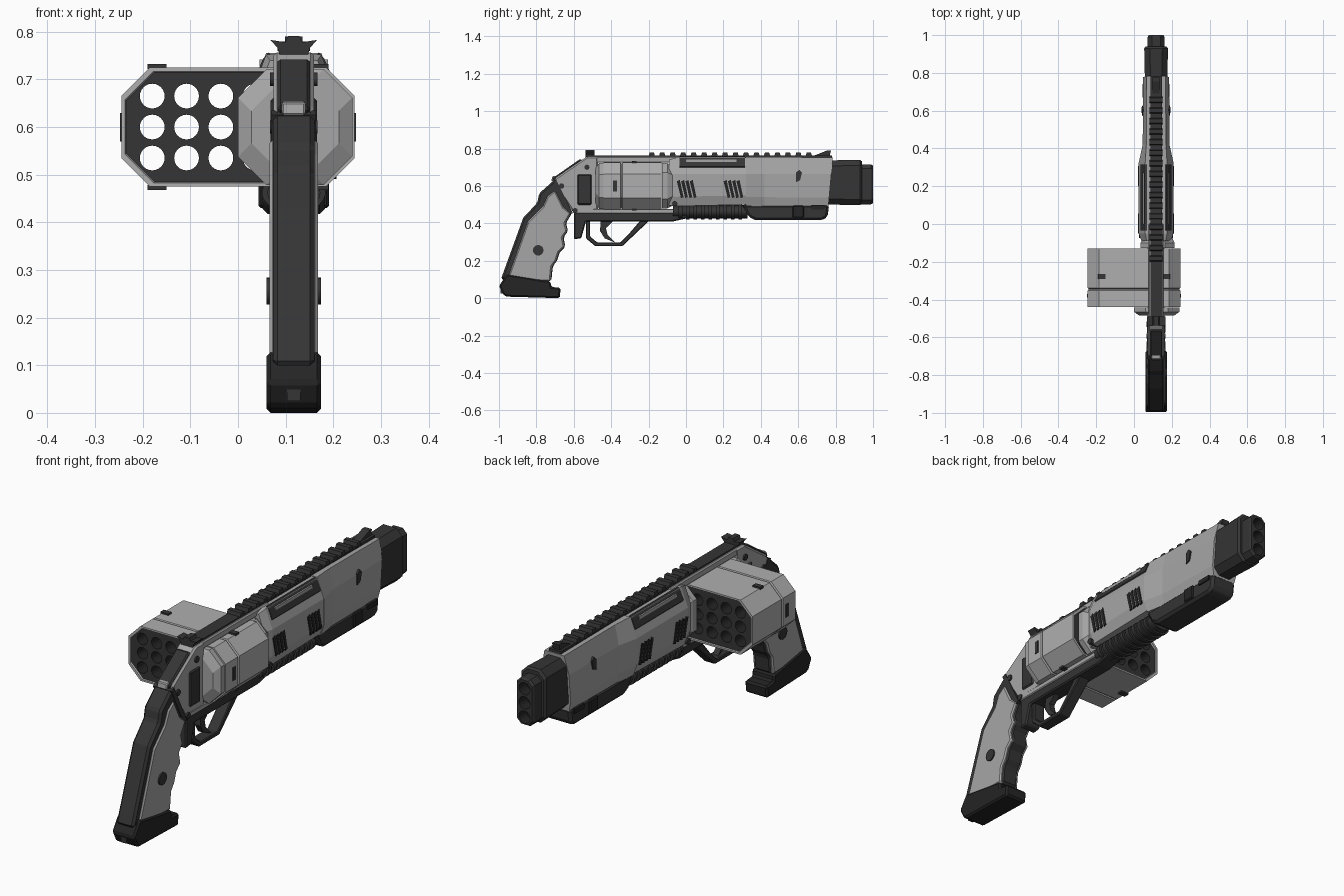
import bpy, bmesh, math
from mathutils import Matrix, Vector

CX = 0.117  # centre plane of the gun; the sliding magazine is centred on x = 0


def material(name, v):
    m = bpy.data.materials.new(name)
    m.diffuse_color = (v, v, v, 1)
    return m


LIGHT = material("light_grey", 0.38)
PALE = material("pale_grey", 0.43)
DARK = material("dark_grey", 0.035)
BLACK = material("black_grey", 0.018)


def finish(name, bm, mat, bevel=0, smooth=False):
    bmesh.ops.recalc_face_normals(bm, faces=bm.faces)
    me = bpy.data.meshes.new(name)
    bm.to_mesh(me)
    bm.free()
    me.materials.append(mat)
    ob = bpy.data.objects.new(name, me)
    bpy.context.collection.objects.link(ob)
    bpy.ops.object.select_all(action='DESELECT')
    ob.select_set(True)
    bpy.context.view_layer.objects.active = ob
    if bevel:
        b = ob.modifiers.new("bevel", 'BEVEL')
        b.width, b.segments, b.limit_method = bevel, 1, 'ANGLE'
    if smooth:
        bpy.ops.object.shade_smooth_by_angle(angle=math.radians(35))
    return ob


def loft(name, sections, mat, bevel=0):
    """Skin rings of 3D points with equal counts, capped at both ends."""
    bm = bmesh.new()
    rings = [[bm.verts.new(p) for p in s] for s in sections]
    for a, b in zip(rings, rings[1:]):
        for i in range(len(a)):
            j = (i + 1) % len(a)
            bm.faces.new((a[i], a[j], b[j], b[i]))
    bm.faces.new(rings[0])
    bm.faces.new(rings[-1])
    return finish(name, bm, mat, bevel)


def side(name, pts, hw, mat, bevel=0, x=CX):
    """Side profile (y, z) extruded across the width."""
    return loft(name, [[(x + s * hw, y, z) for y, z in pts] for s in (-1, 1)], mat, bevel)


def box(name, x0, x1, y0, y1, z0, z1, mat, bevel=0):
    return side(name, [(y0, z0), (y1, z0), (y1, z1), (y0, z1)], (x1 - x0) / 2, mat, bevel, (x0 + x1) / 2)


def octagon(y, x0, x1, z0, z1, c, inset=0):
    x0, x1, z0, z1 = x0 + inset, x1 - inset, z0 + inset, z1 - inset
    return [(x0 + c, y, z0), (x1 - c, y, z0), (x1, y, z0 + c), (x1, y, z1 - c),
            (x1 - c, y, z1), (x0 + c, y, z1), (x0, y, z1 - c), (x0, y, z0 + c)]


def rods(name, centres, r, length, axis, mat, seg=24, squash=1):
    bm = bmesh.new()
    rot = Matrix.Rotation(math.pi / 2, 4, 'X' if axis == 'Y' else 'Y')
    for c in centres:
        m = Matrix.Translation(c) @ Matrix.Diagonal((squash, 1, 1, 1)) @ rot
        bmesh.ops.create_cone(bm, cap_ends=True, segments=seg, radius1=r, radius2=r, depth=length, matrix=m)
    return finish(name, bm, mat, smooth=True)


def drill(ob, centres, r, length):
    cutter = rods("hole_cutter", centres, r, length, 'Y', BLACK)
    cutter.hide_render = True
    b = ob.modifiers.new("holes", 'BOOLEAN')
    b.object, b.operation, b.solver, b.material_mode = cutter, 'DIFFERENCE', 'EXACT', 'TRANSFER'
    bpy.context.view_layer.objects.active = ob
    bpy.ops.object.modifier_apply(modifier=b.name)
    bpy.data.objects.remove(cutter)


ROWS = (0.535, 0.6, 0.665)

# sliding magazine: light shell with a groove, dark end plates, 6 x 3 chambers
M = (-0.245, 0.245, 0.475, 0.725, 0.06)
mag = loft("magazine", [octagon(y, *M, i) for y, i in (
    (-0.434, 0.010), (-0.44, 0.008), (-0.44, 0), (-0.351, 0), (-0.348, 0.005), (-0.343, 0.005),
    (-0.34, 0), (-0.13, 0), (-0.13, 0.008), (-0.136, 0.010))], PALE)
mag.data.materials.append(DARK)
for p in mag.data.polygons:
    if abs(abs(p.center.y + 0.285) - 0.149) < 0.0005 and abs(p.normal.y) > 0.9:
        p.material_index = 1
drill(mag, [(-0.18 + 0.072 * i, -0.285, z) for i in range(6) for z in ROWS], 0.026, 0.5)
for x in (-0.17, 0.17):
    for z in (0.473, 0.727):
        box("magazine_latch", x - 0.02, x + 0.02, -0.29, -0.265, z - 0.005, z + 0.005, DARK)
for s in (-1, 1):
    box("magazine_end_latch", s * 0.243 - 0.005, s * 0.243 + 0.005, -0.39, -0.37, 0.57, 0.63, DARK)

# recoil shield behind and collar in front of the magazine
S = (0.0, 0.24, 0.478, 0.722, 0.06)
loft("recoil_shield", [octagon(y, *S, i) for y, i in ((-0.485, 0.028), (-0.465, 0), (-0.442, 0))], LIGHT)
loft("front_collar", [octagon(y, 0.035, 0.215, 0.48, 0.722, 0.05, i)
                      for y, i in ((-0.128, 0), (-0.1, 0), (-0.07, 0.015))], LIGHT)

# frame
side("rear_frame", [(-0.53, 0.757), (-0.47, 0.757), (-0.47, 0.47), (-0.6, 0.455), (-0.71, 0.62), (-0.695, 0.645)],
     0.043, LIGHT, 0.008)
side("frame_spine", [(-0.715, 0.64), (-0.565, 0.745), (-0.54, 0.72), (-0.69, 0.61)], 0.034, DARK, 0.006)
side("hammer_spur", [(-0.72, 0.625), (-0.715, 0.652), (-0.67, 0.655), (-0.66, 0.63)], 0.025, LIGHT, 0.004)
box("top_strap", CX - 0.04, CX + 0.04, -0.5, 0.0, 0.724, 0.757, LIGHT, 0.005)
box("bottom_strap", CX - 0.045, CX + 0.045, -0.6, 0.0, 0.452, 0.477, LIGHT, 0.004)
box("frame_side_panel", CX - 0.049, CX + 0.049, -0.583, -0.502, 0.497, 0.663, DARK, 0.008)
rods("frame_screws", [(CX, -0.53, 0.70), (CX, -0.593, 0.468), (CX, -0.665, 0.60)], 0.014, 0.1, 'X', DARK, 12)
rods("collar_screw", [(CX, -0.06, 0.505)], 0.014, 0.18, 'X', DARK, 12)

# shroud: rear part with wide flanks, front part tapering narrower
def shroud(y, low, wide, top, z0, z1):
    half = [(low, z0), (wide, z0 + 0.05), (wide, 0.665), (top, z1)]
    return [(CX + w, y, z) for w, z in half] + [(CX - w, y, z) for w, z in reversed(half)]


loft("rear_shroud", [shroud(-0.09, 0.06, 0.078, 0.05, 0.495, 0.74), shroud(-0.05, 0.075, 0.092, 0.058, 0.492, 0.752),
                     shroud(0.32, 0.075, 0.092, 0.058, 0.5, 0.752)], LIGHT)
front = [shroud(0.32, 0.075, 0.093, 0.058, 0.492, 0.755), shroud(0.42, 0.06, 0.071, 0.052, 0.49, 0.755),
         shroud(0.785, 0.058, 0.069, 0.05, 0.487, 0.752)]
front[-1] = [(x, y - (0.755 - z) * 0.09, z) for x, y, z in front[-1]]
loft("front_shroud", front, LIGHT)

# dark shoulders, slots and slanted vents on the rear shroud
for s in (-1, 1):
    sh = [(0.052, 0.757), (0.064, 0.744), (0.082, 0.703), (0.072, 0.69), (0.045, 0.74)]
    loft("shroud_shoulder", [[(CX + s * x, y, z) for x, z in sh] for y in (-0.035, 0.315)], DARK)
    box("shoulder_bar", CX + s * 0.066 - 0.006, CX + s * 0.066 + 0.006, 0.0, 0.27, 0.728, 0.742, LIGHT)
    for y0 in (-0.045, 0.205):
        for i in range(4):
            y = y0 + i * 0.023
            side("side_vent", [(y + 0.018, 0.535), (y + 0.032, 0.54), (y + 0.012, 0.632), (y - 0.004, 0.625)],
                 0.003, BLACK, 0, CX + s * 0.092)
side("shroud_stud", [(0.588, 0.62), (0.61, 0.63), (0.62, 0.67), (0.605, 0.685), (0.588, 0.67)], 0.076, DARK)

# muzzle with three stacked bores
loft("muzzle_block", [octagon(y, CX - 0.063, CX + 0.063, 0.497, 0.74, 0.03, i)
                      for y, i in ((0.75, 0.004), (0.93, 0), (0.94, 0.008))], DARK)
tip = loft("muzzle_tip", [octagon(y, CX - 0.045, CX + 0.045, 0.502, 0.715, 0.022, i)
                          for y, i in ((0.935, 0), (0.99, 0), (1.0, 0.006))], DARK)
drill(tip, [(CX, 1.0, z + 0.006) for z in ROWS], 0.028, 0.11)

# underside: front lug, ribbed tube
side("underbarrel_lug", [(0.30, 0.5), (0.335, 0.435), (0.37, 0.417), (0.73, 0.417), (0.757, 0.435), (0.765, 0.5)],
     0.066, DARK, 0.012)
box("lug_clamp", CX - 0.074, CX + 0.074, 0.57, 0.63, 0.43, 0.495, BLACK, 0.005)
box("lug_front_clamp", CX - 0.072, CX + 0.072, 0.67, 0.74, 0.475, 0.497, BLACK)
rods("underbarrel_tube", [(CX, 0.13, 0.462)], 0.035, 0.40, 'Y', DARK, 20, 1.6)
rods("tube_ribs", [(CX, -0.03 + 0.04 * i, 0.462) for i in range(9)], 0.042, 0.02, 'Y', DARK, 20, 1.6)

# trigger group
side("trigger_housing", [(-0.6, 0.465), (-0.6, 0.315), (-0.56, 0.32), (-0.535, 0.41), (-0.07, 0.41), (0.02, 0.43),
                         (0.02, 0.465)], 0.04, DARK, 0.006)
side("trigger_guard", [(-0.535, 0.42), (-0.535, 0.32), (-0.485, 0.278), (-0.34, 0.278), (-0.275, 0.34), (-0.19, 0.42),
                       (-0.24, 0.42), (-0.3, 0.35), (-0.35, 0.298), (-0.475, 0.298), (-0.513, 0.33), (-0.513, 0.42)],
     0.028, DARK, 0.004)
side("trigger", [(-0.455, 0.42), (-0.46, 0.36), (-0.435, 0.32), (-0.38, 0.298), (-0.42, 0.34), (-0.428, 0.375),
                 (-0.38, 0.42)], 0.014, DARK)

# grip: dark core and backstrap, light side panels, dark base cap
FINGERS = [(-0.72, 0.09), (-0.712, 0.17), (-0.69, 0.20), (-0.675, 0.245), (-0.645, 0.275), (-0.655, 0.325),
           (-0.63, 0.36), (-0.642, 0.4), (-0.61, 0.455)]
side("grip_core", FINGERS + [(-0.695, 0.64), (-0.785, 0.56), (-0.795, 0.51), (-0.87, 0.43), (-0.99, 0.10)],
     0.044, DARK, 0.010)
side("grip_panels", [(y - 0.006, z) for y, z in FINGERS] + [(-0.655, 0.485), (-0.70, 0.575), (-0.74, 0.545),
     (-0.765, 0.49), (-0.845, 0.41), (-0.955, 0.10)], 0.051, LIGHT, 0.006)
side("grip_collar", [(-0.625, 0.445), (-0.605, 0.455), (-0.695, 0.635), (-0.715, 0.625)], 0.047, DARK)
side("grip_cap", [(-0.957, 0.128), (-1.0, 0.065), (-0.975, 0.015), (-0.955, 0.008), (-0.675, 0.0), (-0.67, 0.055),
                  (-0.72, 0.06), (-0.725, 0.09)], 0.057, BLACK, 0.008)
box("cap_plug", CX - 0.014, CX + 0.014, -0.992, -0.97, 0.025, 0.055, DARK)
rods("grip_bolt", [(CX, -0.79, 0.256)], 0.028, 0.114, 'X', DARK, 20)

# top rail and sights
box("rail_base", CX - 0.03, CX + 0.03, -0.5, 0.78, 0.75, 0.764, DARK)
for i in range(16):
    y = -0.2 + 0.056 * i
    side("rail_tooth", [(y, 0.76), (y + 0.034, 0.76), (y + 0.028, 0.78), (y + 0.006, 0.78)], 0.034, DARK)
side("front_sight", [(0.68, 0.76), (0.755, 0.79), (0.775, 0.79), (0.768, 0.76)], 0.018, DARK)
wing = [(0.03, 0.752), (0.034, 0.766), (0.049, 0.783), (0.018, 0.778), (0.012, 0.791)]
ring = wing + [(-x, z) for x, z in reversed(wing)]
loft("rear_sight", [[(CX + x, y, z) for x, z in ring] for y in (-0.537, -0.49)], DARK)
